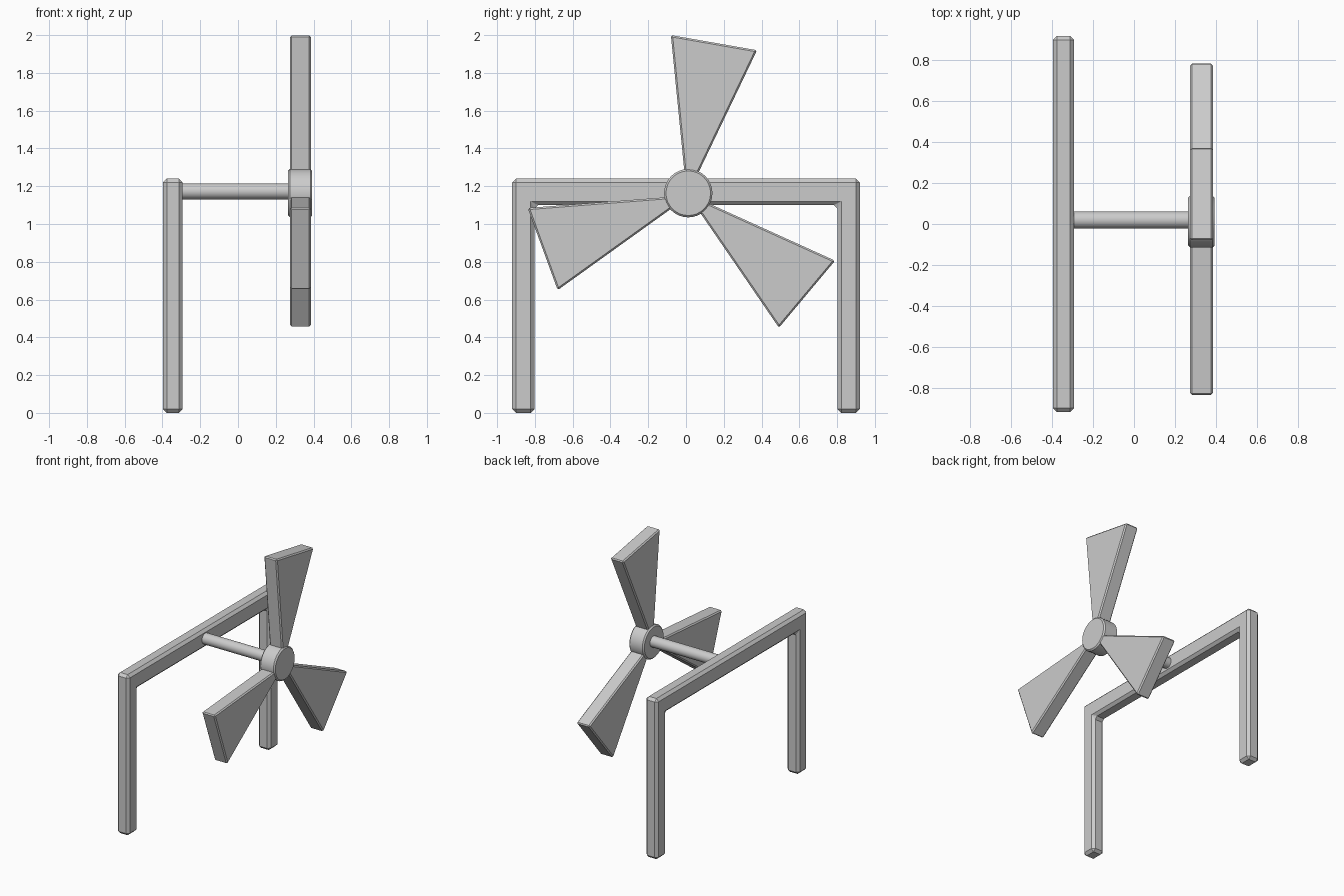
import bpy, bmesh, math
from mathutils import Matrix, Vector

if "Cube" in bpy.data.objects:
    bpy.data.objects.remove(bpy.data.objects["Cube"])

PIVOT = Vector((0, 0.01, 1.152))


def bevel(obj, width):
    mod = obj.modifiers.new("Chamfer", 'BEVEL')
    mod.width = width
    mod.segments = 1
    mod.limit_method = 'ANGLE'
    mod.angle_limit = math.radians(30)


def slab(name, profile, x0, x1, chamfer):
    """Extrude a (y, z) outline along x."""
    bm = bmesh.new()
    face = bm.faces.new([bm.verts.new((x0, y, z)) for y, z in profile])
    out = bmesh.ops.extrude_face_region(bm, geom=[face])
    verts = [g for g in out["geom"] if isinstance(g, bmesh.types.BMVert)]
    bmesh.ops.translate(bm, vec=(x1 - x0, 0, 0), verts=verts)
    bmesh.ops.recalc_face_normals(bm, faces=bm.faces)
    mesh = bpy.data.meshes.new(name)
    bm.to_mesh(mesh)
    bm.free()
    obj = bpy.data.objects.new(name, mesh)
    bpy.context.collection.objects.link(obj)
    bevel(obj, chamfer)
    return obj


def cylinder(name, radius, x0, x1, y, z):
    bpy.ops.mesh.primitive_cylinder_add(
        vertices=32, radius=radius, depth=x1 - x0,
        location=((x0 + x1) / 2, y, z), rotation=(0, math.pi / 2, 0))
    obj = bpy.context.object
    obj.name = name
    bpy.ops.object.shade_smooth_by_angle(angle=math.radians(30))
    return obj


# U-shaped stand with chamfered edges
half = [(0.92, 1.24), (0.92, 0), (0.802, 0), (0.802, 1.1)]
outline = half + [(-y, z) for y, z in reversed(half)]
slab("stand_frame", outline, -0.397, -0.293, 0.02)

# axle and hub
cylinder("axle", 0.042, -0.31, 0.29, 0.02, 1.173)
hub = cylinder("hub", 0.128, 0.265, 0.393, 0.012, 1.163)
bevel(hub, 0.01)

# three wedge blades around the pivot
blade = [Vector((0, y, z)) for y, z in
         [(-0.003, 1.22), (-0.08, 2.0), (0.376, 1.92), (0.041, 1.22)]]
for i in range(3):
    rot = Matrix.Rotation(i * math.tau / 3, 3, 'X')
    pts = [rot @ (p - PIVOT) + PIVOT for p in blade]
    slab(f"blade_{i + 1}", [(p.y, p.z) for p in pts], 0.275, 0.386, 0.009)
